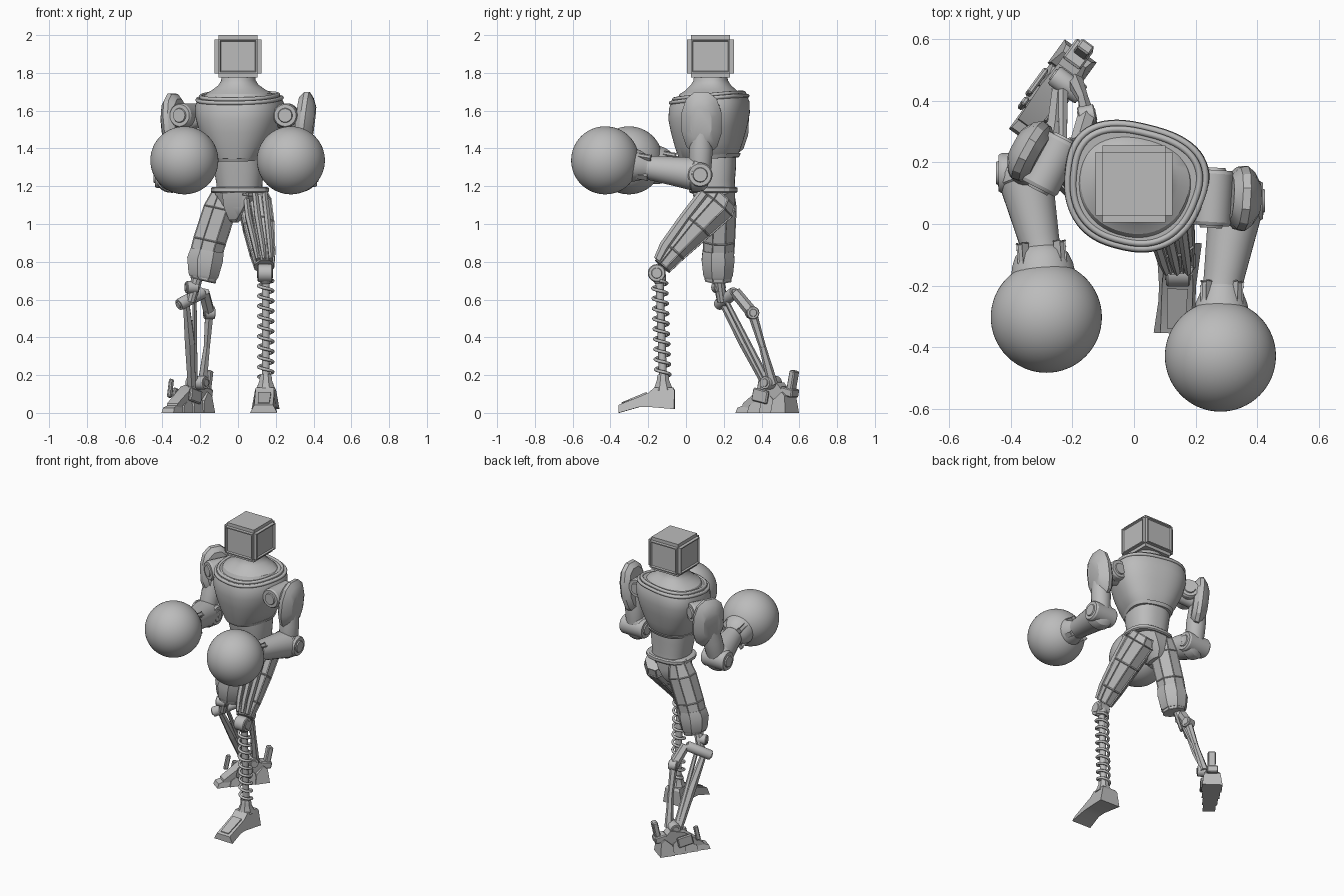
import bpy, bmesh, math
from math import sin, cos, pi, radians
from mathutils import Vector, Matrix

if "Cube" in bpy.data.objects:
    bpy.data.objects.remove(bpy.data.objects["Cube"])

grey = bpy.data.materials.new("plain_grey")
grey.use_nodes = True
grey.diffuse_color = (0.5, 0.5, 0.5, 1)
grey.node_tree.nodes["Principled BSDF"].inputs["Base Color"].default_value = (0.5, 0.5, 0.5, 1)
meshes = []


def finish(name, bm):
    bmesh.ops.recalc_face_normals(bm, faces=bm.faces)
    me = bpy.data.meshes.new(name)
    bm.to_mesh(me)
    bm.free()
    ob = bpy.data.objects.new(name, me)
    me.materials.append(grey)
    bpy.context.collection.objects.link(ob)
    meshes.append(ob)
    return ob


def ring_points(c, u, v, ru, rv, n, power=2, taper=0):
    """Points of a superellipse; taper widens the +v side."""
    bulge = lambda t: math.copysign(abs(t) ** (2 / power), t)
    k = 1 / cos(pi / n)
    out = []
    for i in range(n):
        a = 2 * pi * (i + 0.5) / n
        s, t = bulge(cos(a)), bulge(sin(a))
        out.append(c + u * (ru * k * s * (1 + taper * t)) + v * (rv * k * t))
    return out


def loft(name, stations, n=32, side=(1, 0, 0), power=2, taper=0, inset=0, tilt=0):
    """Skin over rings (x, y, z, ru[, rv]) set square to the overall axis."""
    bm = bmesh.new()
    axis = (Vector(stations[-1][:3]) - Vector(stations[0][:3])).normalized()
    u = Vector(side)
    u = (u - axis * u.dot(axis)).normalized()
    v = axis.cross(u)
    rings = []
    for s in stations:
        pts = ring_points(Vector(s[:3]), u, v + axis * tilt, s[3], s[-1], n, power, taper)
        rings.append([bm.verts.new(p) for p in pts])
    sides = []
    for a, b in zip(rings, rings[1:]):
        for i in range(n):
            j = (i + 1) % n
            sides.append(bm.faces.new((a[i], a[j], b[j], b[i])))
    bm.faces.new(rings[0])
    bm.faces.new(rings[-1])
    bmesh.ops.recalc_face_normals(bm, faces=bm.faces)
    if inset:
        bmesh.ops.inset_individual(bm, faces=sides, thickness=inset, depth=-inset * 0.6)
    return finish(name, bm)


def tube(name, a, b, r, r2=None, n=24):
    d = Vector(b) - Vector(a)
    side = (1, 0, 0) if abs(d.normalized().x) < 0.8 else (0, 1, 0)
    return loft(name, [(*a, r), (*b, r2 or r)], n, side)


def disc_joint(name, c, axis, r, half):
    """Short drum with a stepped hub at each end."""
    c, axis = Vector(c), Vector(axis).normalized()
    steps = [(-1, .55), (-.92, .6), (-.92, .9), (-.8, 1), (.8, 1), (.92, .9), (.92, .6), (1, .55)]
    side = (0, 0, 1)
    loft(name, [(*(c + axis * half * t), r * k) for t, k in steps], 32, side)


def slab(name, profile, loc, turn=0):
    """Side profile (y, z, half width) closed into a solid."""
    bm = bmesh.new()
    L = [bm.verts.new((-w, y, z)) for y, z, w in profile]
    R = [bm.verts.new((w, y, z)) for y, z, w in profile]
    bm.faces.new(L)
    bm.faces.new(R)
    for i in range(len(L)):
        j = (i + 1) % len(L)
        bm.faces.new((L[i], L[j], R[j], R[i]))
    bm.transform(Matrix.Translation(loc) @ Matrix.Rotation(radians(turn), 4, 'Z'))
    return finish(name, bm)


def box(name, c, size, rot=Matrix(), bevel=0.006):
    bm = bmesh.new()
    bmesh.ops.create_cube(bm, size=1)
    bm.transform(Matrix.Translation(c) @ rot.to_4x4() @ Matrix.Diagonal((*size, 1)))
    bmesh.ops.bevel(bm, geom=bm.edges[:], offset=bevel, segments=1, affect='EDGES')
    return finish(name, bm)


def wire(name, pts, r, closed=False):
    cu = bpy.data.curves.new(name, 'CURVE')
    cu.dimensions = '3D'
    cu.bevel_depth, cu.bevel_resolution = r, 2
    sp = cu.splines.new('POLY')
    sp.points.add(len(pts) - 1)
    for p, co in zip(sp.points, pts):
        p.co = (*co, 1)
    sp.use_cyclic_u = closed
    cu.materials.append(grey)
    bpy.context.collection.objects.link(bpy.data.objects.new(name, cu))


# Head: chamfered box with sunken panels
bm = bmesh.new()
bmesh.ops.create_cube(bm, size=1)
bm.transform(Matrix.Translation((0, .13, 1.888)) @ Matrix.Diagonal((.248, .25, .224, 1)))
bmesh.ops.bevel(bm, geom=bm.edges[:], offset=.022, segments=2, affect='EDGES')
panels = [f for f in bm.faces if f.calc_area() > .02 and abs(f.normal.z) < .5]
bmesh.ops.inset_individual(bm, faces=panels, thickness=.01, depth=0)
bmesh.ops.inset_individual(bm, faces=panels, thickness=.006, depth=-.01)
finish("head", bm)

# Torso, twisted so the left shoulder leads
twist = Vector((cos(radians(-14)), sin(radians(-14)), 0))
back = Vector((0, 0, 1)).cross(twist)
loft("chest", [(0, .125, 1.345, .125, .14), (0, .12, 1.36, .14, .155), (0, .12, 1.42, .175, .175),
               (0, .12, 1.5, .21, .195), (0, .12, 1.57, .228, .208), (0, .12, 1.63, .23, .205),
               (0, .12, 1.665, .215, .192), (0, .12, 1.68, .19, .17)],
     64, twist, 2.5, .12, tilt=.08)
loft("neck_yoke", [(0, .125, 1.66, .19, .17), (0, .125, 1.69, .175, .155), (0, .13, 1.71, .14, .13),
                   (0, .13, 1.735, .105, .105), (0, .13, 1.76, .09, .09), (0, .13, 1.8, .085, .085)],
     48, twist, 2.2, .08, tilt=.05)
for i, (z, ru, rv) in enumerate([(1.677, .2, .178), (1.66, .218, .195)]):
    lean = back + Vector((0, 0, .1))
    wire(f"collar_rim_{i}", ring_points(Vector((0, .12, z)), twist, lean, ru, rv, 64, 2.5, .12), .011, True)
loft("abdomen", [(.008, .145, 1.17, .118, .115), (.008, .14, 1.22, .122, .118),
                 (.005, .135, 1.3, .132, .13), (0, .13, 1.37, .13, .135)], 48, (1, -.1, 0), 2.4)
loft("chest_hem", [(0, .125, 1.342, .136, .15), (0, .125, 1.362, .146, .16)], 48, twist, 2.5, .12, tilt=.08)
loft("belt", [(.01, .145, 1.165, .145, .122), (.01, .145, 1.172, .153, .128),
              (.01, .145, 1.19, .153, .128), (.01, .145, 1.197, .142, .12)], 16, power=2.6)
loft("pelvis", [(0, .15, 1.17, .135, .11), (-.01, .155, 1.1, .085, .105),
                (-.02, .165, 1.05, .05, .085), (-.025, .17, 1.015, .028, .05)], 8)
slab("crotch_plate", [(.035, 1.165, .055), (.05, 1.09, .045), (.09, 1.02, .018),
                      (.11, 1.02, .018), (.11, 1.165, .055)], (-.03, 0, 0))

# Arms: shoulder drum, pad, upper arm, forearm, cuff and ball
arms = {
    "left": dict(drum=(.255, .085, 1.575), fore=(.06, 1, 0), pad=(.318, .085, 1.54), out=(.96, -.06, -.12),
                 elbow=(.333, .075, 1.26), wrist=(.285, -.21, 1.3), ball=(.28, -.428, 1.337), cuff=.07),
    "right": dict(drum=(-.268, .195, 1.575), fore=(.45, .87, 0), pad=(-.307, .22, 1.53), out=(-.87, .48, -.1),
                  elbow=(-.355, .165, 1.255), wrist=(-.3, -.085, 1.3), ball=(-.284, -.302, 1.337), cuff=.085),
}
for side, a in arms.items():
    P = {k: Vector(v) for k, v in a.items() if k != "cuff"}
    disc_joint(side + "_shoulder_drum", P["drum"], P["fore"], .064, .098)
    tube(side + "_shoulder_axle", P["drum"] * .6 + Vector((0, .05, .63)), P["pad"], .05)
    out = P["out"].normalized()
    pad = [(-.01, .075, .13), (.015, .1, .16), (.04, .105, .165), (.065, .085, .135), (.085, .055, .09)]
    loft(side + "_shoulder_pad", [(*(P["pad"] + out * t), h, w) for t, h, w in pad], 12, P["fore"], 2.4)
    top = P["pad"] + out * .025
    loft(side + "_upper_arm", [(*top, .05), (*top.lerp(P["elbow"], .5), .062),
                               (*top.lerp(P["elbow"], .75), .06), (*P["elbow"], .055)], 20)
    e, w = P["elbow"], P["wrist"]
    arm = [(-.17, .035), (-.15, .06), (-.1, .08), (-.02, .09), (.1, .092), (.12, .087),
           (.5, .076), (.85, .066), (1, .062), (1.1, .062)]
    loft(side + "_forearm", [(*e.lerp(w, t), r) for t, r in arm], 24)
    disc_joint(side + "_elbow_drum", e, (1, 0, 0), .065, .092)
    d = (P["ball"] - w).normalized()
    cuff = [(-.005, .064), (.015, a["cuff"]), (.05, a["cuff"] + .014), (.09, a["cuff"] + .02)]
    loft(side + "_wrist_cuff", [(*(w + d * t), r) for t, r in cuff], 24)
    # Prongs gripping the ball
    rot = d.to_track_quat('Y', 'Z').to_matrix()
    for i in range(4):
        spin = rot @ Matrix.Rotation(pi / 4 + i * pi / 2, 3, 'Y')
        box(f"{side}_prong_{i}", w + d * .03 + spin @ Vector((0, 0, a["cuff"])), (.025, .09, .022), spin, .004)
    bm = bmesh.new()
    bmesh.ops.create_uvsphere(bm, u_segments=64, v_segments=32, radius=.18)
    bm.transform(Matrix.Translation(P["ball"]))
    finish(side + "_ball_fist", bm)

# Right leg: faceted thigh with a knee guard
loft("right_thigh", [(-.075, .18, 1.17, .06, .075), (-.095, .18, 1.08, .088, .088), (-.15, .175, .91, .088, .085),
                     (-.18, .172, .8, .085, .08), (-.185, .17, .7, .068, .07)], 8, inset=.006)
loft("right_knee_guard", [(-.163, .17, .86, .088, .082), (-.175, .17, .81, .095, .087),
                          (-.183, .17, .73, .08, .078), (-.185, .17, .715, .072, .07)], 8)
disc_joint("right_knee", (-.245, .172, .665), (1, .3, 0), .032, .035)
tube("right_knee_link", (-.215, .172, .72), (-.25, .19, .59), .03, .025, 10)
disc_joint("right_shin_axle", (-.25, .215, .605), (.135, .09, .07), .032, .09)

# Right shin: straight and cranked struts
for i, (a, b, r, r2) in enumerate([
        ((-.275, .19, .59), (-.255, .31, .37), .016, .026), ((-.255, .31, .37), (-.245, .43, .14), .026, .02),
        ((-.23, .215, .59), (-.23, .43, .17), .011, .016), ((-.18, .26, .64), (-.152, .35, .53), .026, .028),
        ((-.152, .35, .53), (-.165, .405, .35), .022, .016), ((-.165, .405, .35), (-.19, .46, .15), .016, .024)]):
    tube(f"right_shin_strut_{i}", a, b, r, r2, 6)
disc_joint("right_strut_elbow", (-.152, .35, .53), (1, .2, 0), .034, .03)
disc_joint("right_ankle", (-.215, .45, .16), (.8, -.59, 0), .035, .06)

# Right foot: overlapping claw-like segments, turned outward
foot, turn = (-.235, .475, 0), -36
slab("right_foot_core", [(-.2, .015, .03), (-.19, .05, .035), (-.06, .14, .04), (.03, .16, .035),
                         (.09, .09, .035), (.1, .015, .035)], foot, turn)
for i in range(4):
    y, h = -.235 + i * .082, .045 + i * .022
    w = .04 + .008 * i
    slab(f"right_foot_segment_{i}", [(y, 0, w), (y + .01, h * .6, w * .9), (y + .06, h, w * .7),
                                     (y + .085, h * .8, w * .8), (y + .095, 0, w)], foot, turn)
spin = Matrix.Rotation(radians(turn), 3, 'Z')
for i, (x, y, z, size) in enumerate([(.005, .115, .17, (.05, .035, .11)), (0, .09, .11, (.07, .08, .045)),
                                     (-.055, -.06, .09, (.02, .1, .07)), (.055, -.06, .09, (.02, .1, .07)),
                                     (-.05, -.14, .13, (.02, .03, .1))]):
    box(f"right_foot_fin_{i}", Vector(foot) + spin @ Vector((x, y, z)), size,
        spin @ Matrix.Rotation(radians(-12), 3, 'X'))

# Left leg: raised thigh with sunken side panels
loft("left_thigh", [(.085, .195, 1.15, .07, .085), (.09, .17, 1.1, .088, .097), (.11, .06, .985, .083, .083),
                    (.13, -.06, .85, .068, .06), (.14, -.125, .775, .052, .05)], 8, inset=.008)
for i, x in enumerate((-.05, .0, .05)):
    loft(f"left_thigh_rib_{i}", [(.09 + x, .095, 1.165, .014, .025), (.105 + x, -.005, 1.035, .016, .025),
                                 (.13 + x * .8, -.112, .885, .014, .025), (.14 + x * .7, -.15, .81, .01, .02)], 6)
disc_joint("left_knee", (.143, -.155, .74), (1, 0, 0), .047, .042)
loft("left_knee_cup", [(.146, -.142, .73, .035), (.147, -.14, .7, .035), (.147, -.139, .685, .024)], 16)

# Left shin: rod inside a coil spring
rod_top, rod_end = Vector((.147, -.14, .7)), Vector((.147, -.122, .19))
tube("left_spring_rod", rod_top, rod_end, .021, .021, 16)
turns, steps = 9.5, 24
count = int(turns * steps)
coil = []
for i in range(count + 1):
    a = 2 * pi * i / steps
    coil.append(rod_top.lerp(rod_end, i / count) + Vector((cos(a), sin(a), 0)) * .038)
wire("left_spring", coil, .0085)

# Left foot: ankle cuff and wedge shoe
loft("left_ankle", [(.147, -.122, .205, .026), (.147, -.122, .19, .032), (.147, -.122, .175, .032),
                    (.147, -.12, .12, .052)], 8)
slab("left_foot", [(-.355, 0, .072), (-.355, .042, .05), (-.2, .105, .05), (-.165, .135, .048), (-.07, .135, .048),
                   (-.06, .12, .056), (-.06, .02, .074), (-.2, .032, .06), (-.25, .03, .06)], (.148, 0, 0), -2)
slab("left_toe_plate", [(-.34, .05, .03), (-.34, .056, .03), (-.21, .11, .034), (-.21, .1, .034)], (.148, 0, 0), -2)

bpy.ops.object.select_all(action='DESELECT')
for ob in meshes:
    ob.select_set(True)
bpy.context.view_layer.objects.active = meshes[0]
bpy.ops.object.shade_smooth_by_angle(angle=radians(28))
